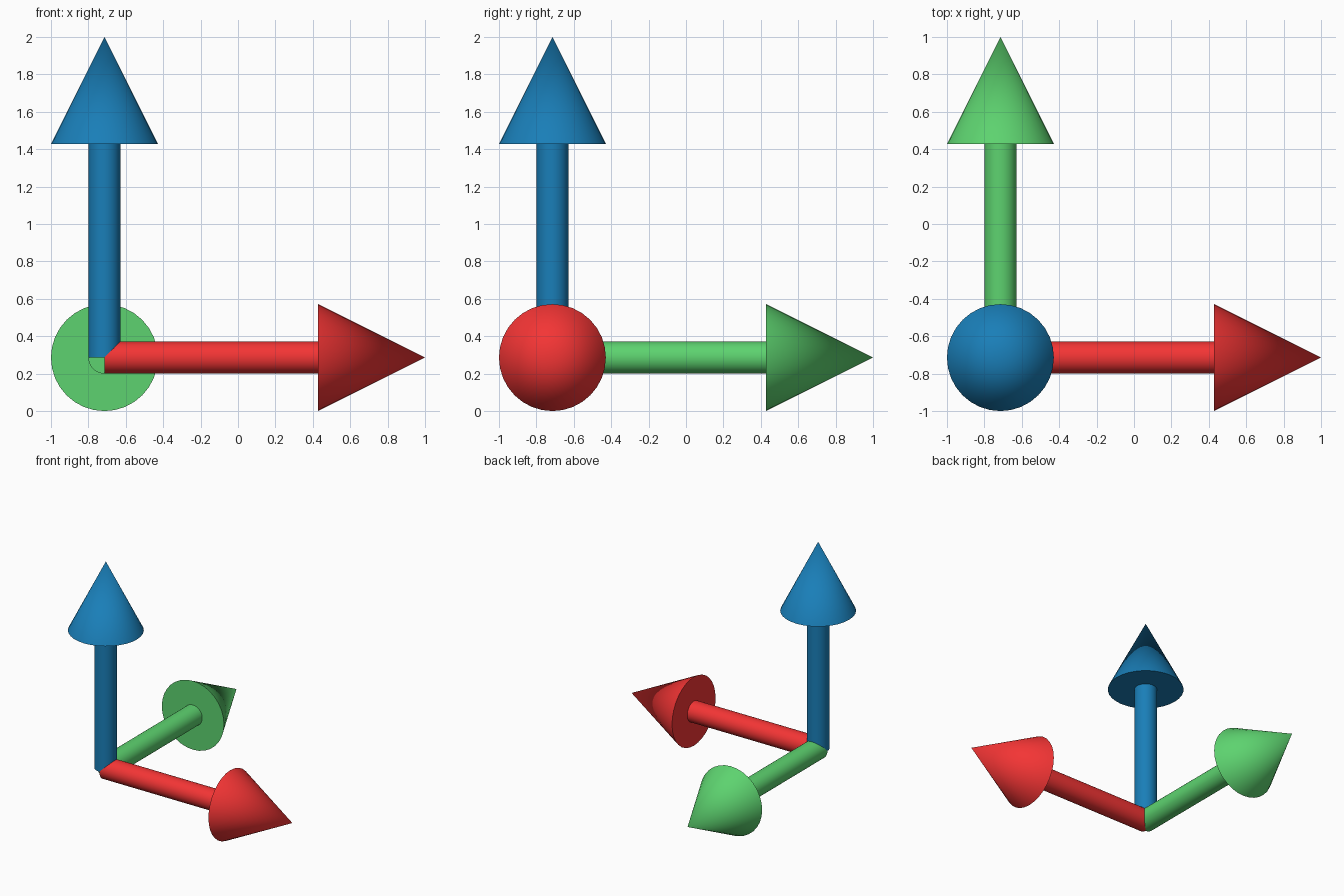
import bpy, bmesh, math
from mathutils import Matrix, Vector

if "Cube" in bpy.data.objects:
    bpy.data.objects.remove(bpy.data.objects["Cube"])

U = 2 / 7                       # cone radius; all sizes are multiples of it
ORIGIN = Vector((-1 + U, -1 + U, U))
SHAFT_R, SHAFT_L = 0.3 * U, 4 * U
HEAD_R, HEAD_L = U, 2 * U
SIDES = 32


def add_part(name, r1, r2, length, start, rot, mat):
    """Cylinder or cone running from `start` along the rotated z axis."""
    bm = bmesh.new()
    bmesh.ops.create_cone(bm, cap_ends=True, segments=SIDES,
                          radius1=r1, radius2=r2, depth=length)
    bmesh.ops.translate(bm, verts=bm.verts, vec=(0, 0, start + length / 2))
    bmesh.ops.remove_doubles(bm, verts=bm.verts, dist=1e-5)
    bmesh.ops.transform(bm, matrix=Matrix.Translation(ORIGIN) @ rot, verts=bm.verts)
    mesh = bpy.data.meshes.new(name)
    bm.to_mesh(mesh)
    bm.free()
    mesh.materials.append(mat)
    obj = bpy.data.objects.new(name, mesh)
    bpy.context.collection.objects.link(obj)
    bpy.ops.object.select_all(action='DESELECT')
    obj.select_set(True)
    bpy.context.view_layer.objects.active = obj
    bpy.ops.object.shade_smooth_by_angle(angle=math.radians(30))


# One arrow (shaft and head) per axis
AXES = [
    ("x", Matrix.Rotation(math.pi / 2, 4, 'Y'), (0.90, 0.035, 0.035, 1)),
    ("y", Matrix.Rotation(-math.pi / 2, 4, 'X'), (0.11, 0.65, 0.16, 1)),
    ("z", Matrix.Identity(4), (0.01, 0.21, 0.48, 1)),
]
for axis, rot, colour in AXES:
    mat = bpy.data.materials.new(axis + "_colour")
    mat.diffuse_color = colour
    mat.use_nodes = True
    mat.node_tree.nodes["Principled BSDF"].inputs["Base Color"].default_value = mat.diffuse_color
    add_part(axis + "_arrow_shaft", SHAFT_R, SHAFT_R, SHAFT_L, 0, rot, mat)
    add_part(axis + "_arrow_head", HEAD_R, 0, HEAD_L, SHAFT_L, rot, mat)
